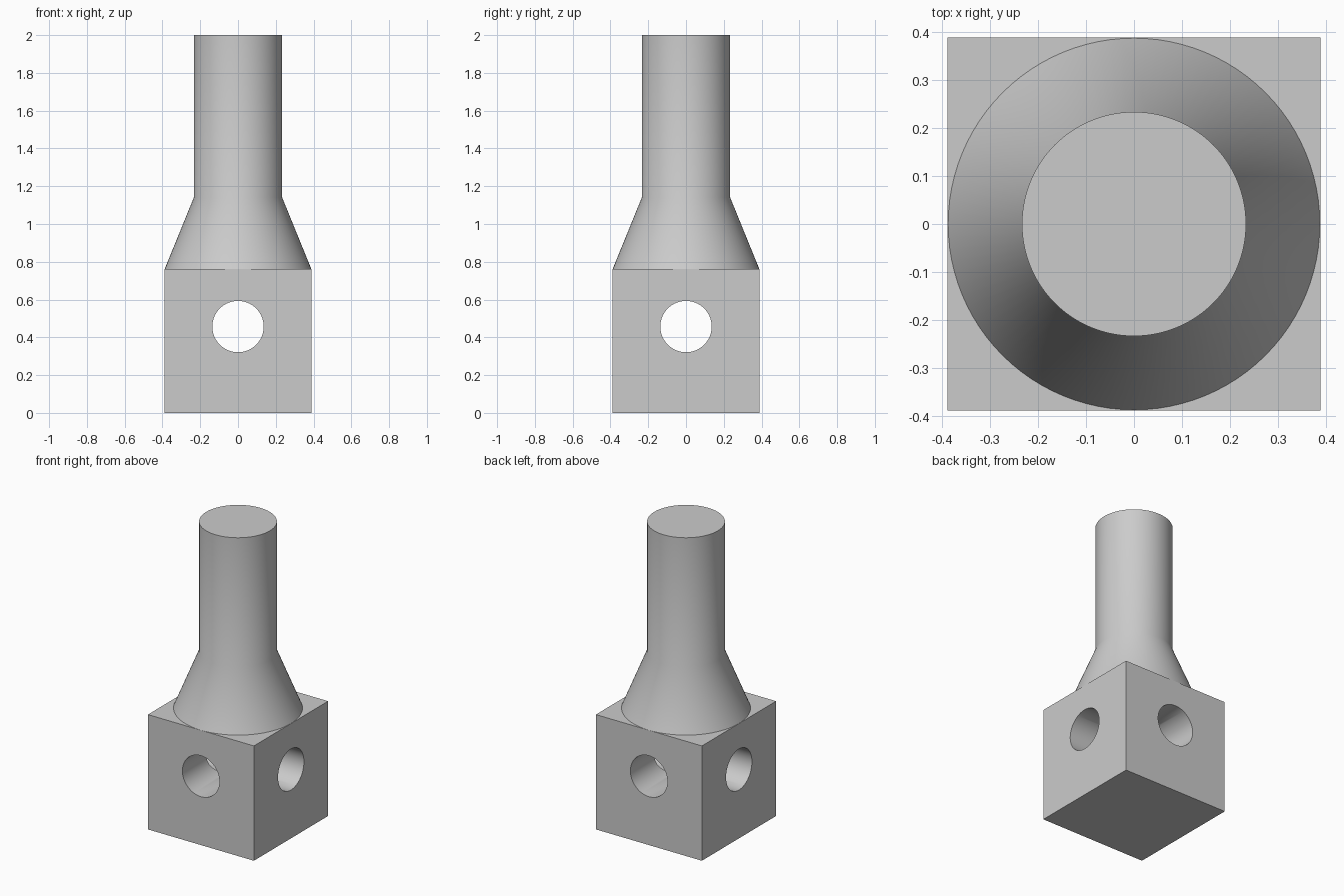
import bpy, bmesh, math

if "Cube" in bpy.data.objects:
    bpy.data.objects.remove(bpy.data.objects["Cube"], do_unlink=True)

HALF, BLOCK_TOP = 0.389, 0.762
NECK_Z, TOP_Z, SHANK_R = 1.14, 2.0, 0.234
HOLE_Z, HOLE_R = 0.457, 0.136
SEGMENTS = 96

grey = bpy.data.materials.new("plain_grey")
grey.use_nodes = True
colour = (0.6, 0.6, 0.6, 1)
grey.diffuse_color = colour
grey.node_tree.nodes["Principled BSDF"].inputs["Base Color"].default_value = colour


def select(obj):
    bpy.ops.object.select_all(action='DESELECT')
    obj.select_set(True)
    bpy.context.view_layer.objects.active = obj


def finish(obj):
    obj.data.materials.clear()
    obj.data.materials.append(grey)
    select(obj)
    bpy.ops.object.shade_smooth_by_angle(angle=math.radians(30))


# Square block
bpy.ops.mesh.primitive_cube_add(size=1, location=(0, 0, BLOCK_TOP / 2))
block = bpy.context.object
block.name = "base_block"
block.scale = (2 * HALF, 2 * HALF, BLOCK_TOP)
bpy.ops.object.transform_apply(location=True, rotation=True, scale=True)

# Two crossing through holes
for name, turn in (("side_hole", (0, math.pi / 2, 0)), ("front_hole", (math.pi / 2, 0, 0))):
    bpy.ops.mesh.primitive_cylinder_add(vertices=64, radius=HOLE_R, depth=1.2,
                                        location=(0, 0, HOLE_Z), rotation=turn)
    cutter = bpy.context.object
    cutter.name = name + "_cutter"
    cutter.hide_render = True
    cut = block.modifiers.new(name, 'BOOLEAN')
    cut.operation, cut.solver, cut.object = 'DIFFERENCE', 'EXACT', cutter
    select(block)
    bpy.ops.object.modifier_apply(modifier=name)
    bpy.data.objects.remove(cutter, do_unlink=True)
finish(block)

# Tapered collar and straight shank, spun as one solid
profile = [(0, BLOCK_TOP), (HALF - 0.001, BLOCK_TOP), (SHANK_R, NECK_Z), (SHANK_R, TOP_Z), (0, TOP_Z)]
bm = bmesh.new()
verts = [bm.verts.new((r, 0, z)) for r, z in profile]
edges = [bm.edges.new(pair) for pair in zip(verts, verts[1:])]
bmesh.ops.spin(bm, geom=verts + edges, cent=(0, 0, 0), axis=(0, 0, 1),
               angle=2 * math.pi, steps=SEGMENTS)
bmesh.ops.remove_doubles(bm, verts=bm.verts, dist=0.0001)
bmesh.ops.recalc_face_normals(bm, faces=bm.faces)
mesh = bpy.data.meshes.new("tapered_shank")
bm.to_mesh(mesh)
bm.free()
shank = bpy.data.objects.new("tapered_shank", mesh)
bpy.context.collection.objects.link(shank)
finish(shank)
